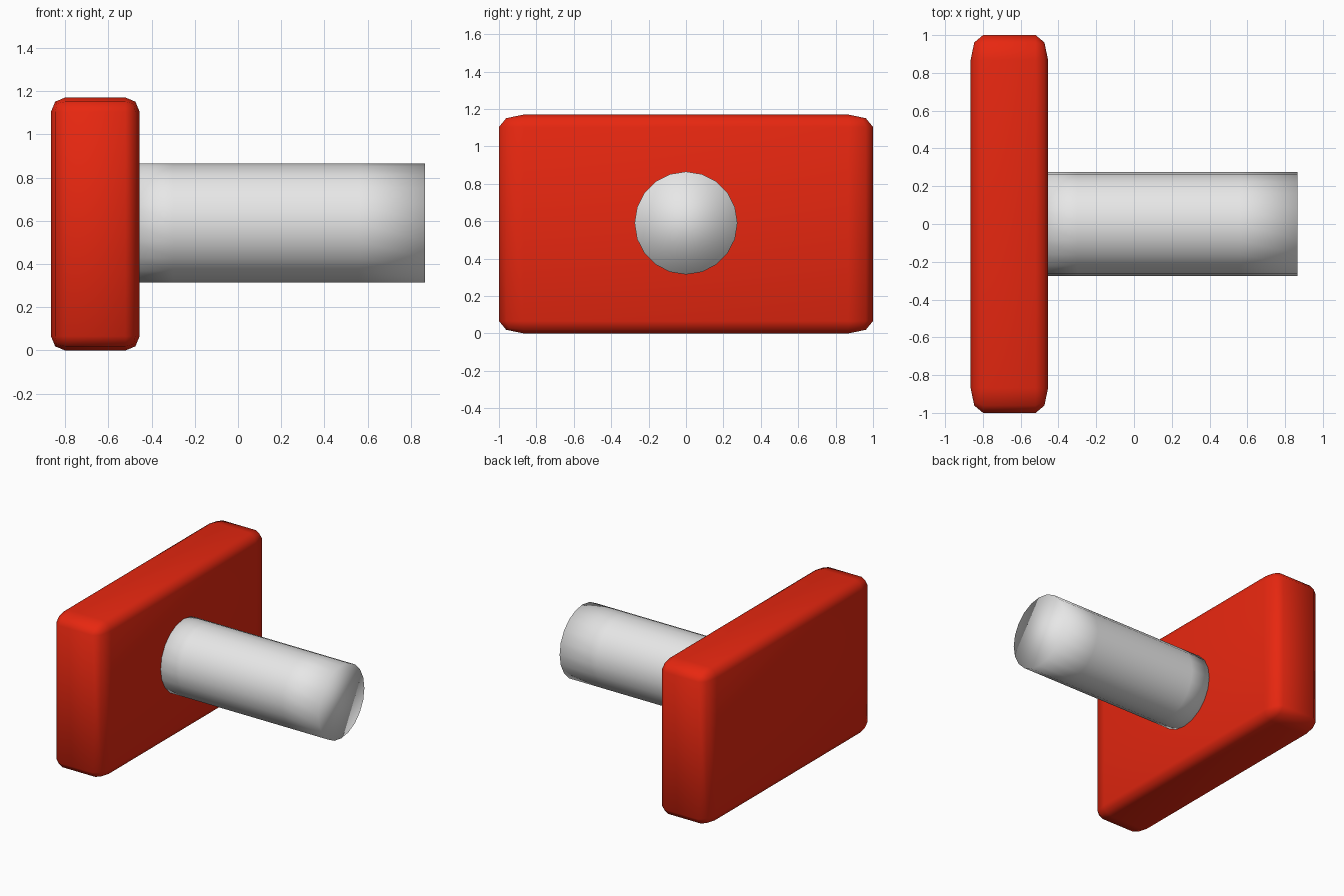
import bpy, bmesh, math
from mathutils import Matrix

if "Cube" in bpy.data.objects:
    bpy.data.objects.remove(bpy.data.objects["Cube"])


def material(name, rgb):
    mat = bpy.data.materials.new(name)
    mat.diffuse_color = (*rgb, 1)
    mat.use_nodes = True
    mat.node_tree.nodes["Principled BSDF"].inputs["Base Color"].default_value = mat.diffuse_color
    return mat


def finish(bm, name, mat):
    """Turn a bmesh into a fully smooth-shaded, single-colour object."""
    bmesh.ops.recalc_face_normals(bm, faces=bm.faces)
    for face in bm.faces:
        face.smooth = True
    mesh = bpy.data.meshes.new(name)
    bm.to_mesh(mesh)
    bm.free()
    mesh.materials.append(mat)
    obj = bpy.data.objects.new(name, mesh)
    bpy.context.collection.objects.link(obj)
    return obj


red = material("red", (0.8, 0.02, 0.005))
white = material("white", (0.8, 0.8, 0.8))

# Head block: rounded edges, then stretched along y so the rounding widens too
bm = bmesh.new()
bmesh.ops.create_cube(bm, size=1, matrix=Matrix.Diagonal((0.41, 1.0, 1.17, 1)))
bmesh.ops.bevel(bm, geom=bm.edges[:], offset=0.066, segments=2,
                profile=0.5, affect='EDGES')
bmesh.ops.transform(bm, verts=bm.verts,
                    matrix=Matrix.Translation((-0.66, 0, 0.585))
                    @ Matrix.Diagonal((1, 2, 1, 1)))
finish(bm, "head_block", red)

# Handle: 20-sided rod along x, rooted in the block, with support rings near the ends
SIDES, RADIUS, CENTRE_Z = 20, 0.275, 0.59
bm = bmesh.new()
rings = []
for x in (-0.50, -0.30, 0.56, 0.865):
    rings.append([bm.verts.new((x, RADIUS * math.cos(a), CENTRE_Z + RADIUS * math.sin(a)))
                  for a in (2 * math.pi * i / SIDES for i in range(SIDES))])
for low, high in zip(rings, rings[1:]):
    for i in range(SIDES):
        j = (i + 1) % SIDES
        bm.faces.new((low[i], low[j], high[j], high[i]))
bm.faces.new(rings[0])
bm.faces.new(rings[-1])
finish(bm, "handle", white)
